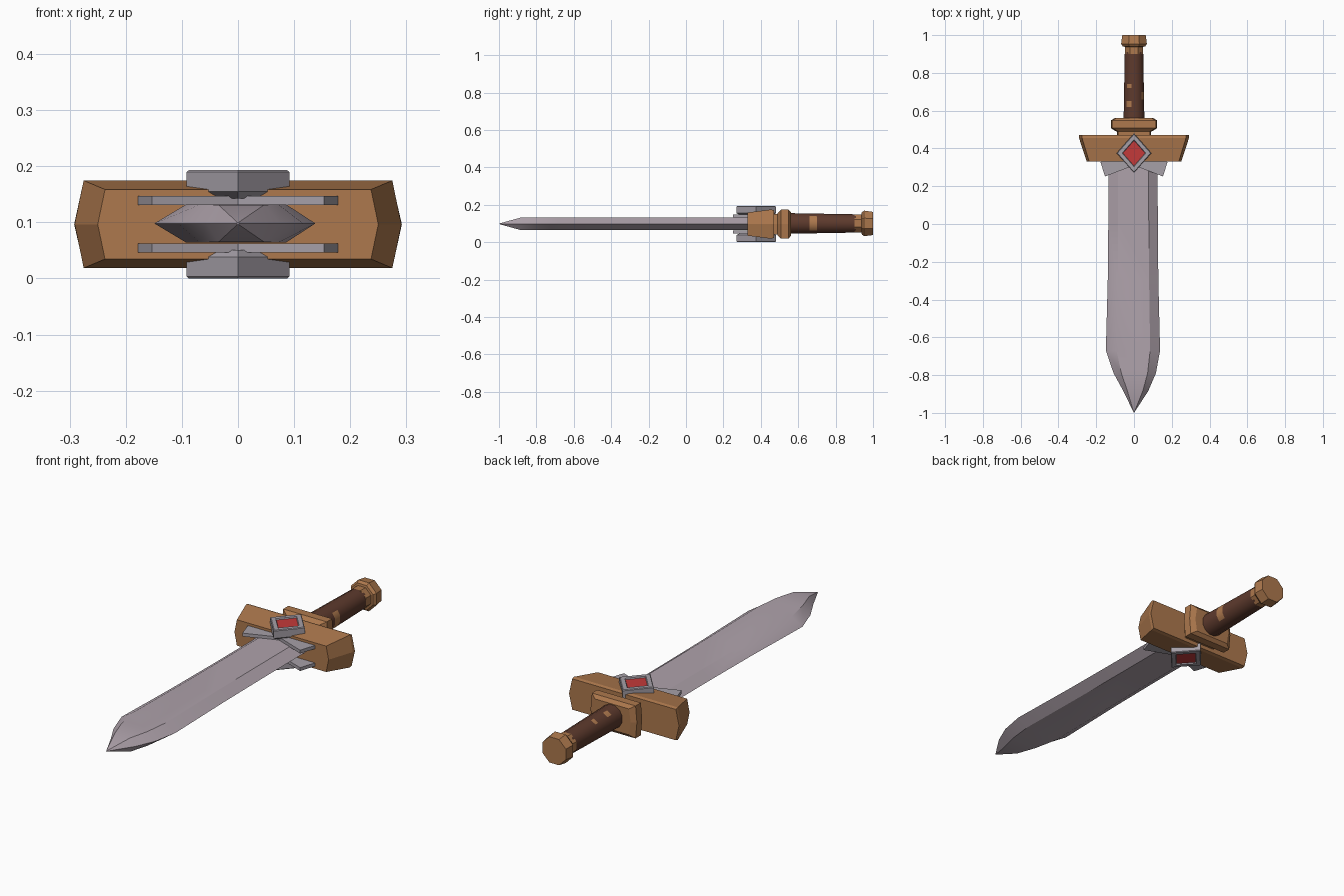
import bpy, bmesh, math
from mathutils import Vector

if "Cube" in bpy.data.objects:
    bpy.data.objects.remove(bpy.data.objects["Cube"])

ZC = 0.0965  # mid height of the sword


def material(name, rgb):
    m = bpy.data.materials.new(name)
    m.diffuse_color = (*rgb, 1)
    m.use_nodes = True
    m.node_tree.nodes["Principled BSDF"].inputs["Base Color"].default_value = m.diffuse_color
    return m


STEEL = material("pale steel", (0.43, 0.365, 0.41))
SILVER = material("silver trim", (0.38, 0.35, 0.39))
BRONZE = material("bronze", (0.42, 0.19, 0.075))
LEATHER = material("dark leather", (0.11, 0.042, 0.026))
RED = material("red gem", (0.55, 0.042, 0.042))


def loft(name, rings, mats, rule=None, smooth=None):
    """Skin a list of equal-length point rings and cap both ends."""
    bm = bmesh.new()
    vs = [[bm.verts.new(p) for p in r] for r in rings]
    n = len(rings[0])
    for a, b in zip(vs, vs[1:]):
        for i in range(n):
            j = (i + 1) % n
            bm.faces.new((a[i], a[j], b[j], b[i]))
    bm.faces.new(vs[0])
    bm.faces.new(vs[-1])
    bmesh.ops.remove_doubles(bm, verts=bm.verts, dist=1e-5)
    bmesh.ops.recalc_face_normals(bm, faces=bm.faces)
    if rule:
        for f in bm.faces:
            f.material_index = rule(f.calc_center_median(), f.normal)
    me = bpy.data.meshes.new(name)
    bm.to_mesh(me)
    bm.free()
    for m in mats:
        me.materials.append(m)
    ob = bpy.data.objects.new(name, me)
    bpy.context.collection.objects.link(ob)
    if smooth:
        bpy.ops.object.select_all(action='DESELECT')
        ob.select_set(True)
        bpy.context.view_layer.objects.active = ob
        bpy.ops.object.shade_smooth_by_angle(angle=math.radians(smooth))
    return ob


def hex_ring(y, w, bulge, h):
    """Box section whose two sides come to a slight point at mid height."""
    return [(x, y, ZC + z) for x, z in
            ((-w, h), (-bulge, 0), (-w, -h), (w, -h), (bulge, 0), (w, h))]


def round_ring(y, r, n, zc=0.1):
    a0 = math.pi / n
    return [(r * math.cos(a0 + i * math.tau / n), y,
             zc + r * math.sin(a0 + i * math.tau / n)) for i in range(n)]


# Blade: left and right edges and half thickness along its length
def blade_ring(y, l, r, t):
    a, b = l * 0.62, r * 0.62
    return [(x, y, 0.098 + z) for x, z in
            ((l, 0), (a, t), (b, t), (r, 0), (b, -t), (a, -t))]


loft("blade", [blade_ring(*s) for s in (
    (0.36, -0.136, 0.125, 0.034), (0.0, -0.136, 0.126, 0.034),
    (-0.3, -0.139, 0.129, 0.034), (-0.67, -0.149, 0.138, 0.034),
    (-0.79, -0.108, 0.116, 0.034), (-0.885, -0.056, 0.075, 0.033),
    (-0.997, -0.002, 0.002, 0.002))], [STEEL], smooth=32)

# Crossguard flaring towards the grip
loft("crossguard", [hex_ring(0.33, 0.237, 0.25, 0.062),
                    hex_ring(0.455, 0.275, 0.291, 0.078),
                    hex_ring(0.47, 0.275, 0.292, 0.074)], [BRONZE])

# Neck and collar behind the guard
loft("guard_neck", [hex_ring(0.46, 0.085, 0.09, 0.055),
                    hex_ring(0.51, 0.085, 0.09, 0.055)], [BRONZE])
loft("collar", [hex_ring(0.49, 0.085, 0.095, 0.06),
                hex_ring(0.508, 0.116, 0.123, 0.078),
                hex_ring(0.548, 0.116, 0.123, 0.078),
                hex_ring(0.562, 0.09, 0.1, 0.062)], [BRONZE])

# Grip with gaps in the leather wrap showing the bronze core
def wrap_gap(c, n):
    if 0.66 < c.y < 0.70 and n.x > 0.5:
        return 1
    if 0.62 < c.y < 0.65 and n.z > 0.8 and -0.03 < c.x < 0.0:
        return 1
    if 0.72 < c.y < 0.74 and n.z > 0.5 and c.x < -0.01:
        return 1
    return 0


loft("grip", [round_ring(y, 0.057 - 0.018 * (y - 0.55), 12) for y in
              (0.55, 0.62, 0.65, 0.66, 0.70, 0.72, 0.74, 0.91)],
     [LEATHER, BRONZE], wrap_gap, smooth=35)

# Pommel
loft("pommel", [round_ring(y, r, 8) for y, r in (
    (0.90, 0.053), (0.938, 0.053), (0.94, 0.064), (0.953, 0.074),
    (1.0, 0.067))], [BRONZE])

# Winged plates and gem mounts on both faces of the blade
for side, s in (("top", 1), ("bottom", -1)):
    plate = [(-0.178, 0.328), (-0.153, 0.252), (0, 0.31),
             (0.153, 0.252), (0.178, 0.328), (0, 0.385)]
    loft(side + "_winged_plate",
         [[(x, y, ZC + s * d) for x, y in plate] for d in (0.034, 0.05)],
         [SILVER])

    def diamond(d, k):
        return [(0.092 * k * x, 0.375 + 0.105 * k * y, ZC + s * d)
                for x, y in ((1, 0), (0, 1), (-1, 0), (0, -1))]

    loft(side + "_gem_mount", [diamond(*p) for p in (
        (0.046, 0.78), (0.058, 1), (0.093, 1), (0.0965, 0.95),
        (0.0965, 0.68), (0.091, 0.64))], [SILVER, RED],
        lambda c, n: int(abs(abs(c.z - ZC) - 0.091) < 0.001
                         and abs(n.z) > 0.9))
